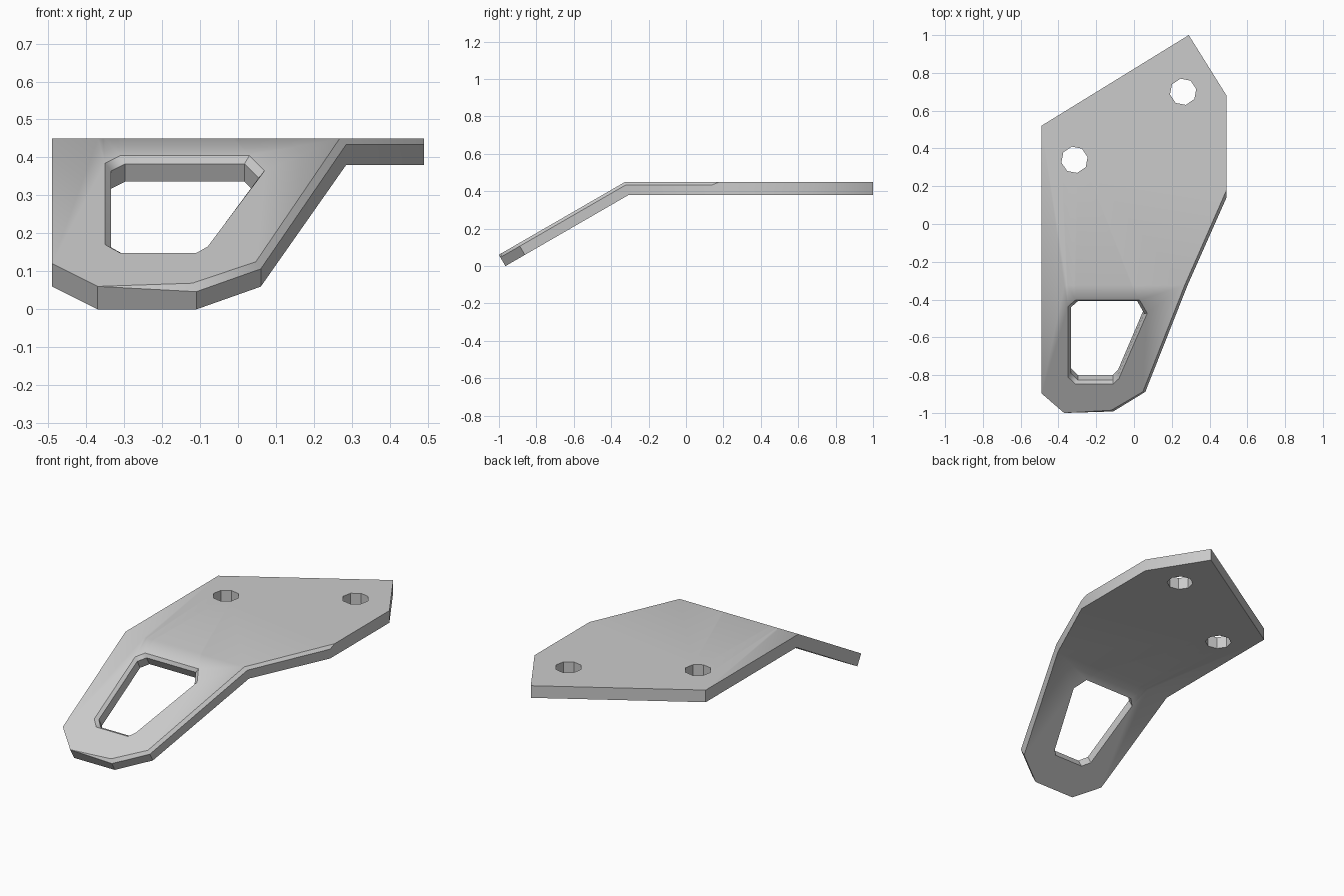
import bpy
import bmesh
from math import radians, sin, cos, tan, pi

cube = bpy.data.objects.get("Cube")
if cube:
    bpy.data.objects.remove(cube, do_unlink=True)

THICK, CHAMFER = 0.07, 0.016
BEND_Y, TOP_Z, BEND = -0.325, 0.45, radians(30)

steel = bpy.data.materials.new("plain grey")
steel.use_nodes = True
GREY = (0.6, 0.6, 0.6, 1)
steel.diffuse_color = GREY
steel.node_tree.nodes["Principled BSDF"].inputs["Base Color"].default_value = GREY

# Flat pattern of the plate, with y = 0 on the bend line.
# Each entry: wall corner, then the inset top corner where the edge is chamfered
outline = [
    ((-0.49, 0.845), None), ((-0.49, -0.66), None), ((-0.37, -0.78), None),
    ((-0.11, -0.78), (-0.12, -0.763)), ((0.06, -0.66), (0.047, -0.65)),
    ((0.285, 0), (0.268, 0)), ((0.49, 0.465), (0.49, 0.505)),
    ((0.49, 1.005), None), ((0.29, 1.325), None),
]
window = [(-0.35, -0.13), (-0.31, -0.09), (0.03, -0.09), (0.07, -0.17),
          (-0.08, -0.57), (-0.11, -0.604), (-0.31, -0.604), (-0.35, -0.56)]
bolt_holes = [(-0.315, 0.665), (0.26, 1.025)]

bm = bmesh.new()


def ring(points, depth):
    return [bm.verts.new((x, y, -depth)) for x, y in points]


def bridge(upper, lower):
    for i in range(len(upper)):
        j = (i + 1) % len(upper)
        corners = list(dict.fromkeys((upper[i], upper[j], lower[j], lower[i])))
        if len(corners) > 2:
            bm.faces.new(corners)


def fill(rings):
    edges = [bm.edges.get((r[i - 1], r[i])) or bm.edges.new((r[i - 1], r[i]))
             for r in rings for i in range(len(r))]
    bmesh.ops.triangle_fill(bm, edges=edges, use_beauty=True, normal=(0, 0, 1))


# Outer wall with its partial chamfer
rim = [bm.verts.new((*p, -CHAMFER if t else 0)) for p, t in outline]
top = [bm.verts.new((*t, 0)) if t else v for (p, t), v in zip(outline, rim)]
base = ring([p for p, t in outline], THICK)
bridge(top, rim)
bridge(rim, base)
tops, bases = [top], [base]

# Window with a chamfered upper edge
inner = [(-0.14 + (x + 0.14) * 0.925, -0.347 + (y + 0.347) * 0.938) for x, y in window]
w_top, w_mid, w_base = ring(window, 0), ring(inner, CHAMFER), ring(inner, THICK)
bridge(w_top, w_mid)
bridge(w_mid, w_base)
tops.append(w_top)
bases.append(w_base)

# Bolt holes
for cx, cy in bolt_holes:
    circle = [(cx + 0.071 * cos(k * pi / 4 + 0.2), cy + 0.071 * sin(k * pi / 4 + 0.2))
              for k in range(8)]
    h_top, h_base = ring(circle, 0), ring(circle, THICK)
    bridge(h_top, h_base)
    tops.append(h_top)
    bases.append(h_base)

fill(tops)
fill(bases)

# Fold the front part down along the bend line, with a mitred thickness
bmesh.ops.bisect_plane(bm, geom=bm.verts[:] + bm.edges[:] + bm.faces[:], dist=1e-5,
                       plane_co=(0, 0, 0), plane_no=(0, 1, 0))
for v in bm.verts:
    s, t = v.co.y, v.co.z
    if s > 1e-4:
        y, z = s, t
    elif s > -1e-4:
        y, z = -t * tan(BEND / 2), t
    else:
        y, z = s * cos(BEND) - t * sin(BEND), s * sin(BEND) + t * cos(BEND)
    v.co.y, v.co.z = BEND_Y + y, TOP_Z + z
bmesh.ops.recalc_face_normals(bm, faces=bm.faces[:])

mesh = bpy.data.meshes.new("bent_plate")
bm.to_mesh(mesh)
bm.free()
mesh.materials.append(steel)
plate = bpy.data.objects.new("bent_plate", mesh)
bpy.context.collection.objects.link(plate)

# Soft bend, crisp rims
bpy.ops.object.select_all(action='DESELECT')
plate.select_set(True)
bpy.context.view_layer.objects.active = plate
bpy.ops.object.shade_smooth_by_angle(angle=radians(33))
weighted = plate.modifiers.new("weighted_normals", 'WEIGHTED_NORMAL')
weighted.keep_sharp = True
